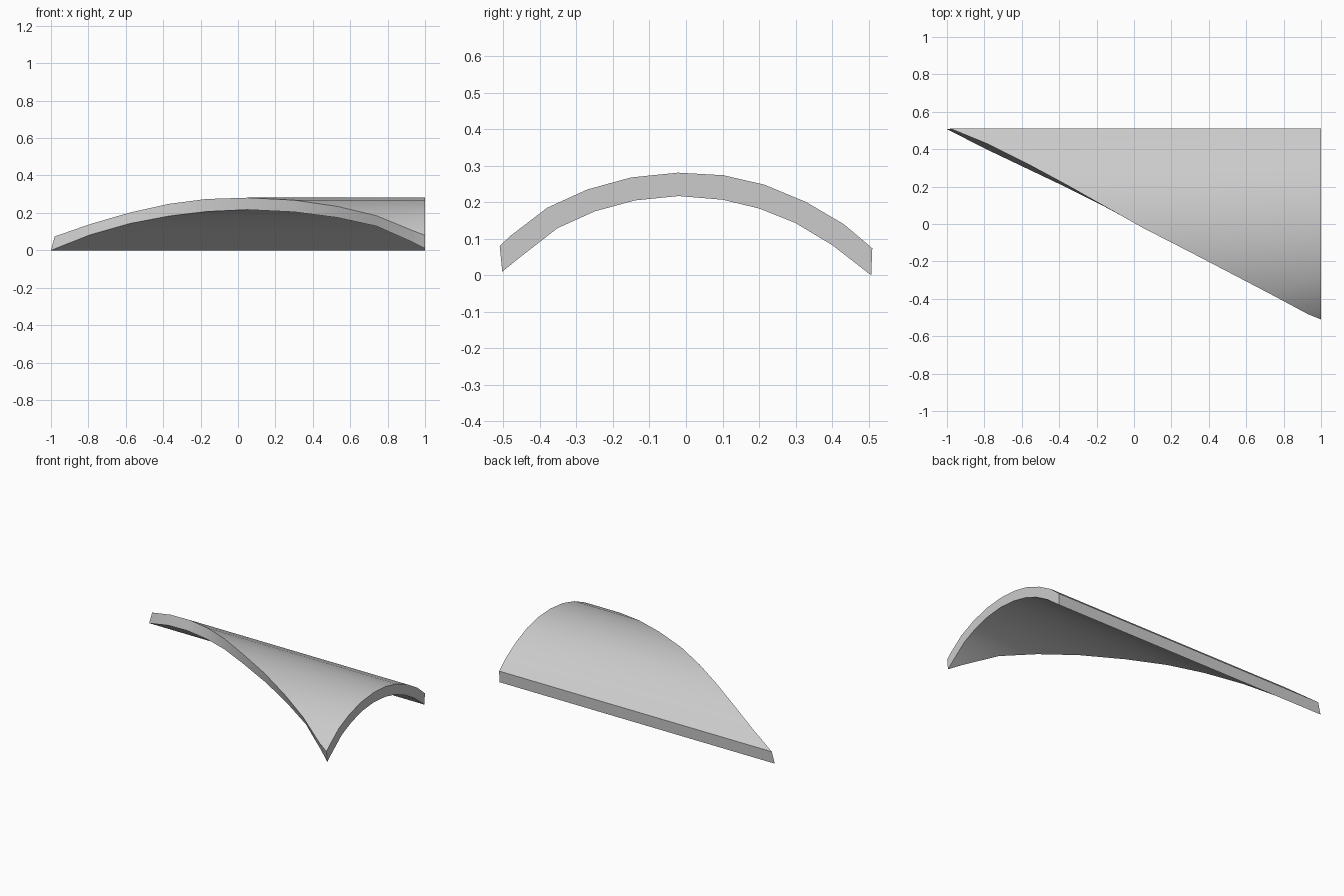
import bpy, bmesh, math

if "Cube" in bpy.data.objects:
    bpy.data.objects.remove(bpy.data.objects["Cube"])

# Arch stations: edge x, inner y, inner z, outer y, outer z
STATIONS = [
    (1.00, -0.503, 0.010, -0.510, 0.080),
    (0.93, -0.460, 0.045, -0.482, 0.107),
    (0.74, -0.352, 0.129, -0.380, 0.185),
    (0.53, -0.250, 0.175, -0.270, 0.235),
    (0.30, -0.140, 0.205, -0.150, 0.268),
    (0.05, -0.020, 0.217, -0.022, 0.281),
    (-0.17, 0.100, 0.207, 0.102, 0.274),
    (-0.37, 0.200, 0.183, 0.215, 0.248),
    (-0.58, 0.300, 0.143, 0.328, 0.201),
    (-0.79, 0.400, 0.083, 0.432, 0.140),
    (-1.00, 0.507, 0.000, 0.510, 0.074),
]

bm = bmesh.new()
rows = []
for i, (x, yi, zi, yo, zo) in enumerate(STATIONS):
    xo = -0.98 if i == len(STATIONS) - 1 else x
    # inner cut, outer cut, outer straight end, inner straight end
    pts = [(x, yi, zi), (xo, yo, zo), (1, yo, zo), (1, yi, zi)]
    rows.append([bm.verts.new(p) for p in pts])

# Skin the four sides of the shell: diagonal cut, top, end, underside
for a, b in zip(rows, rows[1:]):
    for k in range(4):
        n = (k + 1) % 4
        bm.faces.new((a[k], a[n], b[n], b[k]))

# Long straight back edge
bm.faces.new(rows[-1])
# Collapse the pointed front corner, where the cut meets the straight end
bmesh.ops.remove_doubles(bm, verts=bm.verts, dist=0.0005)
bmesh.ops.recalc_face_normals(bm, faces=bm.faces)

mesh = bpy.data.meshes.new("arched_triangular_panel")
bm.to_mesh(mesh)
bm.free()
panel = bpy.data.objects.new("arched_triangular_panel", mesh)
bpy.context.collection.objects.link(panel)
bpy.context.view_layer.objects.active = panel
panel.select_set(True)
bpy.ops.object.shade_smooth_by_angle(angle=math.radians(35))
